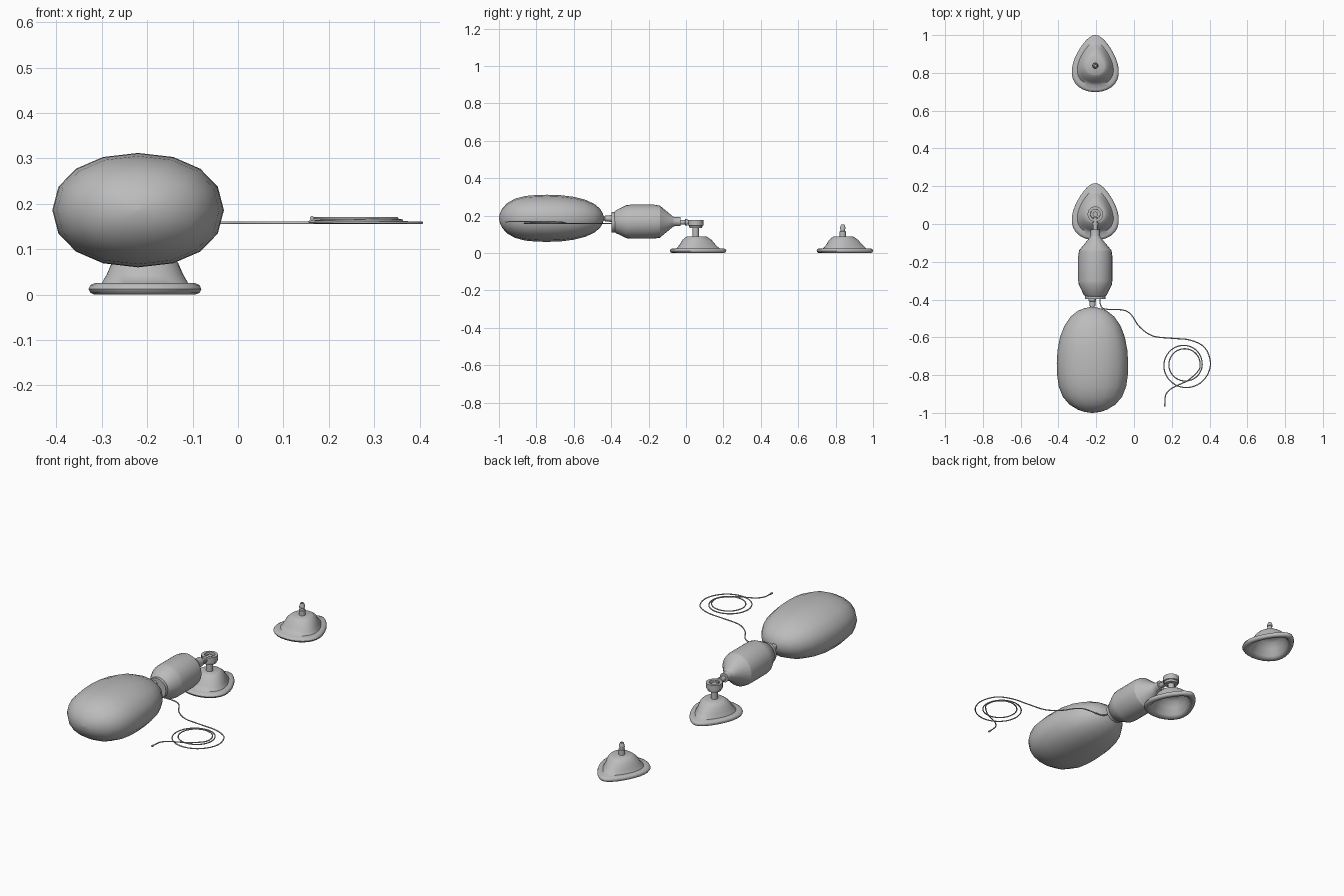
import bpy, bmesh, math
from mathutils import Vector

grey = bpy.data.materials.new("plain_grey")
grey.diffuse_color = (0.5, 0.5, 0.5, 1)
TAU = 2 * math.pi


def finish(name, bm, angle=40):
    bmesh.ops.remove_doubles(bm, verts=bm.verts, dist=1e-5)
    bmesh.ops.recalc_face_normals(bm, faces=bm.faces)
    me = bpy.data.meshes.new(name)
    bm.to_mesh(me)
    bm.free()
    me.materials.append(grey)
    ob = bpy.data.objects.new(name, me)
    bpy.context.collection.objects.link(ob)
    bpy.ops.object.select_all(action='DESELECT')
    ob.select_set(True)
    bpy.context.view_layer.objects.active = ob
    bpy.ops.object.shade_smooth_by_angle(angle=math.radians(angle))
    return ob


def loft(name, rings, angle=40, closed=False):
    """Skin a list of point rings; open ends are capped."""
    bm = bmesh.new()
    vr = [[bm.verts.new(p) for p in r] for r in rings]
    n = len(vr[0])
    pairs = list(zip(vr, vr[1:])) + ([(vr[-1], vr[0])] if closed else [])
    for a, b in pairs:
        for i in range(n):
            j = (i + 1) % n
            bm.faces.new((a[i], a[j], b[j], b[i]))
    if not closed:
        bm.faces.new(vr[0])
        bm.faces.new(vr[-1])
    return finish(name, bm, angle)


def turned_y(name, profile, x, z, n=16, sx=1, sz=1, power=1, angle=40):
    """Lathe (y, r) pairs around a line parallel to y."""
    def s(v):
        return math.copysign(abs(v) ** power, v)
    return loft(name, [[(x + sx * r * s(math.cos(TAU * i / n)), y,
                         z + sz * r * s(math.sin(TAU * i / n))) for i in range(n)]
                       for y, r in profile], angle)


def turned_z(name, profile, x, y, n=20, closed=False):
    """Lathe (z, r) pairs around a vertical line."""
    return loft(name, [[(x + r * math.cos(TAU * i / n), y + r * math.sin(TAU * i / n), z)
                        for i in range(n)] for z, r in profile], 40, closed)


def face_mask(name, x, y):
    """Hollow teardrop mask with a rolled rim; levels are (z, half x, half y, centre y, taper)."""
    levels = [(0.090, 0.050, 0.050, -0.004, 0.10), (0.086, 0.057, 0.057, -0.003, 0.12),
              (0.070, 0.073, 0.078, -0.001, 0.2), (0.045, 0.084, 0.096, 0.002, 0.3),
              (0.025, 0.096, 0.115, 0.004, 0.35), (0.025, 0.112, 0.138, 0.005, 0.35),
              (0.021, 0.121, 0.147, 0.005, 0.35), (0.012, 0.125, 0.151, 0.005, 0.35),
              (0.004, 0.121, 0.147, 0.005, 0.35), (0.000, 0.112, 0.138, 0.005, 0.35),
              (0.002, 0.098, 0.120, 0.005, 0.35), (0.012, 0.090, 0.110, 0.004, 0.35),
              (0.045, 0.076, 0.088, 0.002, 0.3), (0.070, 0.062, 0.066, 0.000, 0.2),
              (0.081, 0.042, 0.042, -0.004, 0.1)]
    rings = []
    for z, hx, hy, cy, k in levels:
        norm = max(math.cos(t / 50) * (1 + k * math.sin(t / 50)) for t in range(78))
        rings.append([(x + hx / norm * math.cos(t) * (1 - k * math.sin(t)),
                       y + cy + hy * math.sin(t), z)
                      for t in (TAU * i / 32 for i in range(32))])
    return loft(name, rings, 50)


def tube(name, pts, r, n=8, steps=4):
    """Smooth round tube through the given points."""
    P = [Vector(p) for p in pts]
    P = [2 * P[0] - P[1]] + P + [2 * P[-1] - P[-2]]
    path = []
    for a, b, c, d in zip(P, P[1:], P[2:], P[3:]):
        for k in range(steps):
            t = k / steps
            path.append(0.5 * (2 * b + (c - a) * t + (2 * a - 5 * b + 4 * c - d) * t * t
                               + (3 * b - a - 3 * c + d) * t ** 3))
    path.append(P[-2])
    rings = []
    for i, p in enumerate(path):
        d = (path[min(i + 1, len(path) - 1)] - path[max(i - 1, 0)]).normalized()
        side = d.cross(Vector((0, 0, 1))).normalized()
        up = side.cross(d)
        rings.append([p + r * (side * math.cos(TAU * k / n) + up * math.sin(TAU * k / n))
                      for k in range(n)])
    return loft(name, rings, 60)


CX = -0.205

# Reservoir bag: wide, flattened and softly tapered to its neck
bag = [(-1.0, 0.02), (-0.995, 0.22), (-0.982, 0.42), (-0.955, 0.65), (-0.915, 0.83),
       (-0.86, 0.945), (-0.80, 0.99), (-0.74, 1.0), (-0.67, 0.98), (-0.60, 0.91),
       (-0.54, 0.79), (-0.49, 0.61), (-0.46, 0.41), (-0.447, 0.24), (-0.44, 0.08)]
turned_y("reservoir_bag", bag, -0.22, 0.186, 16, 0.189, 0.126, 0.93, 60)

# Neck joining reservoir to the squeeze bag
turned_y("reservoir_neck", [(-0.455, 0.012), (-0.435, 0.012), (-0.433, 0.016), (-0.41, 0.016),
                            (-0.408, 0.020), (-0.385, 0.020)], -0.22, 0.185, 14)

# Squeeze bag with its end collar and outlet
turned_y("squeeze_bag", [(-0.385, 0.050), (-0.375, 0.061), (-0.32, 0.088), (-0.30, 0.0905),
                         (-0.17, 0.0905), (-0.14, 0.086), (-0.07, 0.028), (-0.06, 0.024),
                         (-0.03, 0.024)], CX, 0.168, 24, angle=30)
turned_y("end_collar", [(-0.398, 0.042), (-0.398, 0.055), (-0.38, 0.055), (-0.378, 0.042)],
         CX, 0.165, 20)

# Connector from the squeeze bag to the valve
turned_y("connector", [(-0.035, 0.013), (-0.005, 0.013), (-0.004, 0.017), (0.008, 0.017),
                       (0.009, 0.011), (0.035, 0.011)], CX, 0.165, 14)

# Valve: hollow-topped spool over a stem
turned_z("valve_body", [(0.135, 0.010), (0.135, 0.034), (0.146, 0.036), (0.148, 0.041),
                        (0.176, 0.041), (0.176, 0.026), (0.160, 0.025), (0.160, 0.010)], CX, 0.052)
turned_z("valve_hub", [(0.158, 0.014), (0.170, 0.014)], CX, 0.052, 14)
turned_z("valve_stem", [(0.080, 0.017), (0.136, 0.017)], CX, 0.052, 16)

# Attached mask and spare mask
face_mask("attached_mask", CX, 0.06)
face_mask("spare_mask", CX, 0.844)

# Spare mask stem: stepped nipple with a bore
turned_z("spare_stem", [(0.080, 0.017), (0.115, 0.017), (0.118, 0.013), (0.128, 0.012),
                        (0.130, 0.015), (0.138, 0.014), (0.152, 0.009), (0.152, 0.005),
                        (0.120, 0.005)], CX, 0.838, 14)

# Oxygen tube: run from the collar, two shrinking coils, loose tail
path = [(-0.18, -0.385, 0.158), (-0.178, -0.425, 0.158), (-0.155, -0.45, 0.158),
        (-0.06, -0.455, 0.158), (-0.015, -0.48, 0.158), (0.03, -0.545, 0.158),
        (0.10, -0.593, 0.158), (0.20, -0.605, 0.158), (0.30, -0.615, 0.158),
        (0.375, -0.655, 0.158)]
turns = 26
for i in range(turns + 1):
    f = i / turns
    a = 0.1 - f * TAU * 2.08
    rad = 0.135 - 0.032 * min(1, f * 2.2) - 0.024 * f
    path.append((0.27 + rad * math.cos(a), -0.743 + rad * math.sin(a), 0.158 + 0.010 * f))
path += [(0.29, -0.825, 0.168), (0.24, -0.85, 0.168), (0.195, -0.873, 0.168),
         (0.168, -0.905, 0.168), (0.163, -0.955, 0.168)]
tube("oxygen_tube", path, 0.003)
turned_y("tube_tip", [(-0.965, 0.003), (-0.964, 0.005), (-0.952, 0.005), (-0.951, 0.003)],
         0.163, 0.168, 10)
